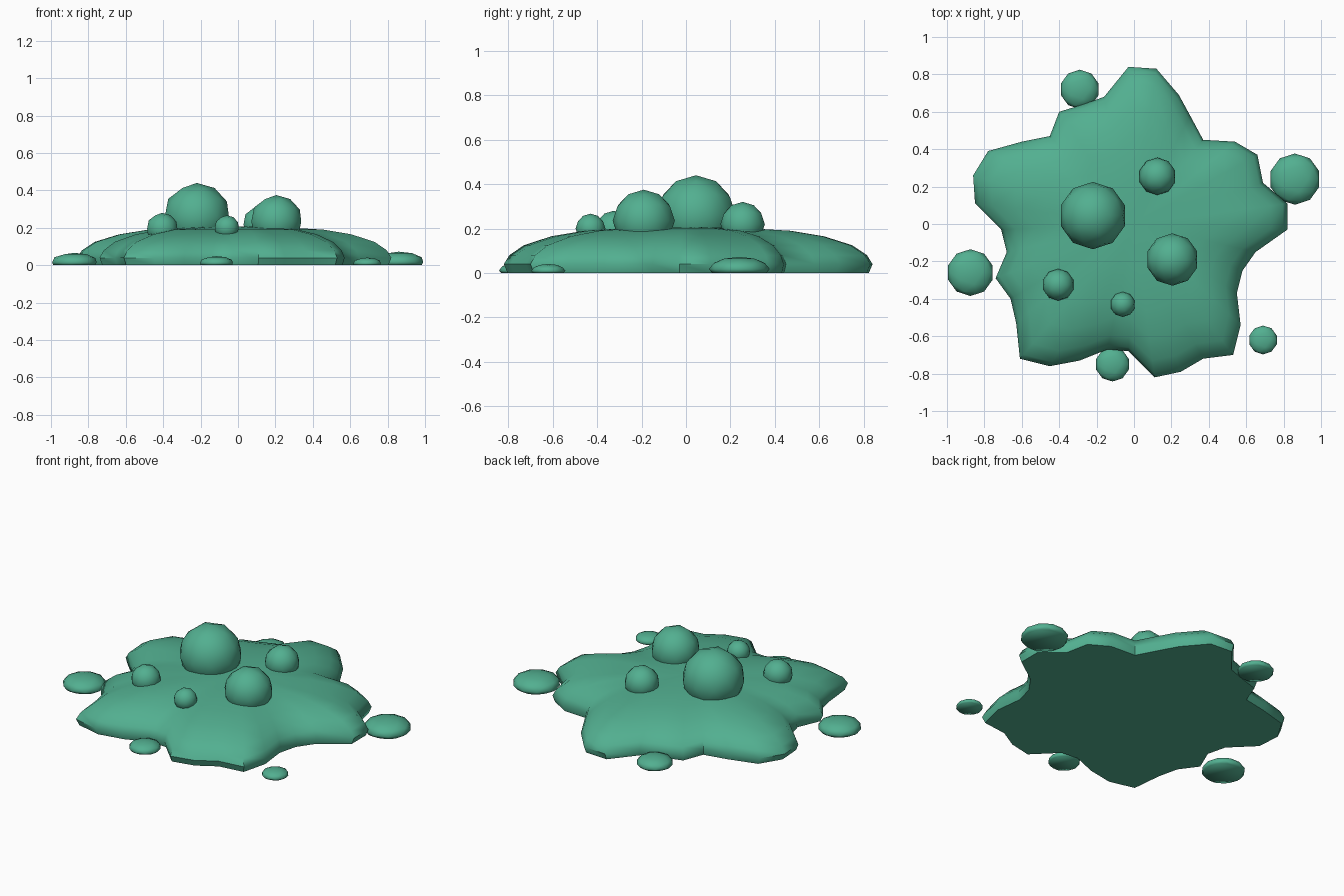
import bpy
import bmesh
from mathutils import Matrix
from math import radians

cube = bpy.data.objects.get("Cube")
if cube:
    bpy.data.objects.remove(cube, do_unlink=True)

# Single slime colour
GREEN = (0.085, 0.43, 0.28, 1.0)
slime = bpy.data.materials.new("slime green")
slime.use_nodes = True
slime.diffuse_color = GREEN
shader = next(n for n in slime.node_tree.nodes if n.type == "BSDF_PRINCIPLED")
shader.inputs["Base Color"].default_value = GREEN
shader.inputs["Roughness"].default_value = 0.6


def finish(bm, name):
    """Turn a bmesh into a smooth shaded object with the slime material."""
    bmesh.ops.recalc_face_normals(bm, faces=bm.faces[:])
    mesh = bpy.data.meshes.new(name)
    bm.to_mesh(mesh)
    bm.free()
    mesh.materials.append(slime)
    obj = bpy.data.objects.new(name, mesh)
    bpy.context.collection.objects.link(obj)
    bpy.ops.object.select_all(action="DESELECT")
    obj.select_set(True)
    bpy.context.view_layer.objects.active = obj
    bpy.ops.object.shade_smooth_by_angle(angle=radians(50))
    return obj


def blob(name, x, y, z, radius, height):
    """Squashed low-poly ball, cut flat at the ground."""
    bm = bmesh.new()
    bmesh.ops.create_icosphere(bm, subdivisions=2, radius=1.0)
    bm.transform(Matrix.Translation((x, y, z)) @ Matrix.Diagonal((radius, radius, height, 1)))
    geom = bm.verts[:] + bm.edges[:] + bm.faces[:]
    cut = bmesh.ops.bisect_plane(bm, geom=geom, plane_co=(0, 0, 0),
                                 plane_no=(0, 0, 1), clear_inner=True)
    rim = [e for e in cut["geom_cut"] if isinstance(e, bmesh.types.BMEdge)]
    if rim:
        bmesh.ops.holes_fill(bm, edges=rim, sides=0)
    return finish(bm, name)


def puddle(name, outline, profile, top):
    """Lobed outline carried inward and upward along a rounded profile."""
    bm = bmesh.new()
    rings = [[bm.verts.new((x * s, y * s, z)) for x, y in outline] for s, z in profile]
    count = len(outline)
    for low, high in zip(rings, rings[1:]):
        for i in range(count):
            j = (i + 1) % count
            bm.faces.new((low[i], low[j], high[j], high[i]))
    peak = bm.verts.new((0, 0, top))
    for i in range(count):
        bm.faces.new((rings[-1][i], rings[-1][(i + 1) % count], peak))
    bm.faces.new(rings[0])
    return finish(bm, name)


# Puddle: outline clockwise from the back lobe, profile as (scale, height)
outline = [
    (-.03, .84), (.12, .83), (.24, .69), (.3, .58), (.37, .45), (.54, .44),
    (.66, .37), (.69, .22), (.82, .11), (.82, -.03), (.65, -.15), (.58, -.25),
    (.55, -.37), (.57, -.54), (.53, -.7), (.37, -.72), (.25, -.79), (.11, -.82),
    (-.03, -.68), (-.14, -.67), (-.29, -.73), (-.45, -.76), (-.61, -.72), (-.63, -.53),
    (-.66, -.4), (-.74, -.29), (-.68, -.15), (-.71, -.03), (-.85, .11), (-.86, .26),
    (-.78, .39), (-.6, .44), (-.45, .47), (-.4, .6), (-.27, .64), (-.16, .68),
]
profile = [(.98, 0), (1, .04), (.97, .08), (.89, .125), (.74, .165), (.56, .19), (.3, .203)]
puddle("puddle", outline, profile, .207)

# Bubbles rising out of the puddle: x, y, z, radius
bubbles = {
    "large_bubble": (-.22, .045, .26, .18),
    "medium_bubble": (.205, -.19, .235, .14),
    "back_bubble": (.125, .255, .22, .1),
    "right_bubble": (-.405, -.325, .195, .085),
    "small_bubble": (-.06, -.43, .2, .067),
}
for name, (x, y, z, radius) in bubbles.items():
    blob(name, x, y, z, radius, radius)

# Flat droplets splashed around the puddle: x, y, radius
droplets = {
    "right_droplet": (-.875, -.26, .125),
    "left_droplet": (.86, .24, .137),
    "back_droplet": (-.29, .72, .105),
    "front_left_droplet": (.69, -.62, .077),
    "front_droplet": (-.115, -.75, .092),
}
for name, (x, y, radius) in droplets.items():
    blob(name, x, y, radius * .13, radius, radius * .4)
